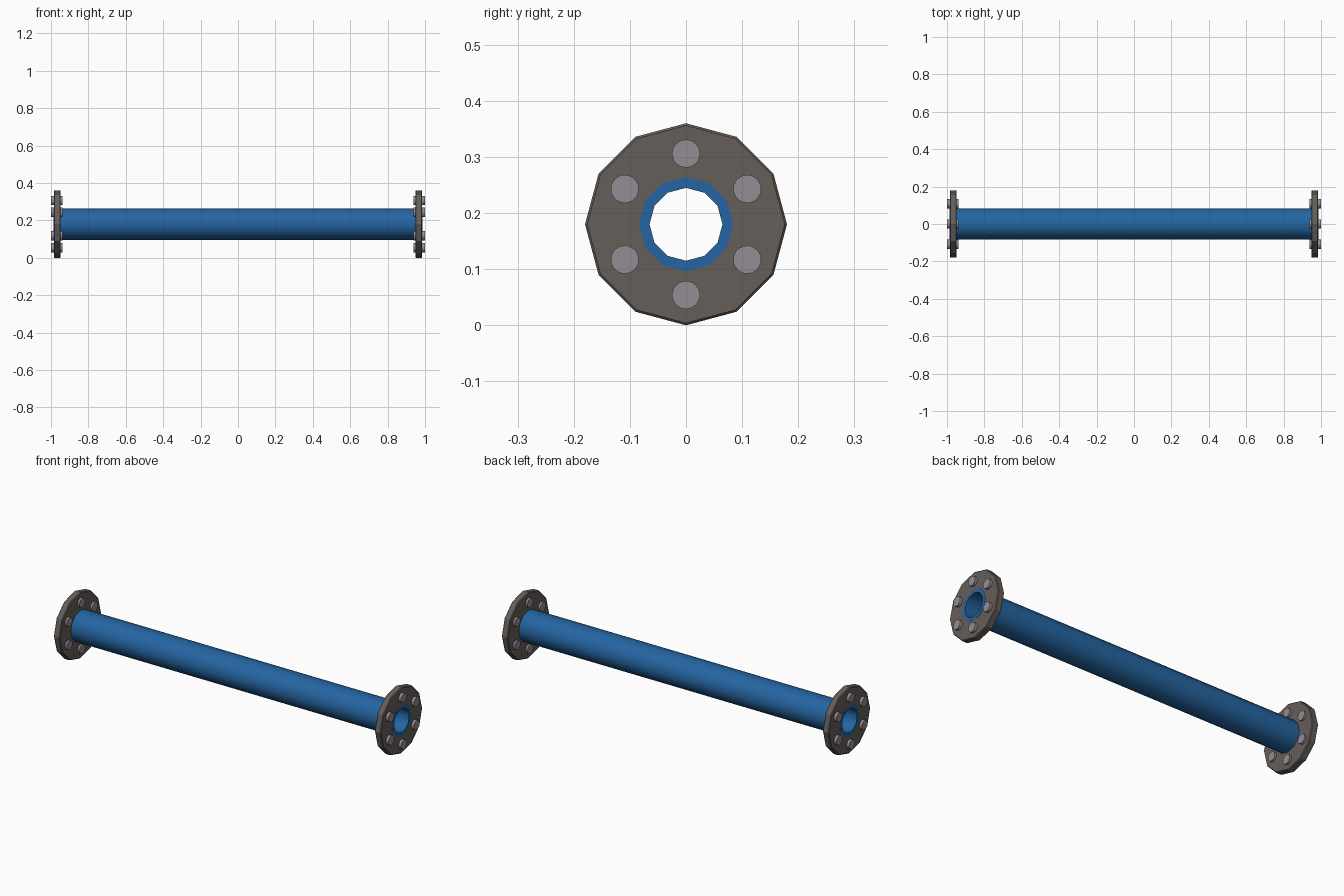
import bpy, bmesh
from math import sin, cos, pi, radians

cube = bpy.data.objects.get("Cube")
if cube:
    bpy.data.objects.remove(cube, do_unlink=True)

AXIS_Z = 0.18


def material(name, rgb):
    m = bpy.data.materials.new(name)
    m.use_nodes = True
    colour = (*rgb, 1)
    m.diffuse_color = colour
    m.node_tree.nodes["Principled BSDF"].inputs["Base Color"].default_value = colour
    return m


def lathe(name, profile, sides, mat, centre=(0, 0), closed=True, smooth=30):
    """Revolve (x, radius) points round the x direction; open profiles get end caps."""
    bm = bmesh.new()
    rings = []
    for x, r in profile:
        rings.append([bm.verts.new((x, centre[0] + r * sin(2 * pi * i / sides),
                                    AXIS_Z + centre[1] + r * cos(2 * pi * i / sides)))
                      for i in range(sides)])
    pairs = list(zip(rings, rings[1:]))
    if closed:
        pairs.append((rings[-1], rings[0]))
    else:
        bm.faces.new(rings[0])
        bm.faces.new(rings[-1])
    for a, b in pairs:
        for i in range(sides):
            j = (i + 1) % sides
            bm.faces.new((a[i], a[j], b[j], b[i]))
    bmesh.ops.recalc_face_normals(bm, faces=bm.faces)
    mesh = bpy.data.meshes.new(name)
    bm.to_mesh(mesh)
    bm.free()
    mesh.materials.append(mat)
    ob = bpy.data.objects.new(name, mesh)
    bpy.context.collection.objects.link(ob)
    if smooth:
        bpy.ops.object.select_all(action="DESELECT")
        ob.select_set(True)
        bpy.context.view_layer.objects.active = ob
        bpy.ops.object.shade_smooth_by_angle(angle=radians(smooth))
    return ob


blue = material("blue paint", (0.018, 0.13, 0.36))
iron = material("dark iron", (0.13, 0.113, 0.1))
steel = material("bolt steel", (0.30, 0.265, 0.30))

# Hollow pipe
lathe("pipe", [(-0.986, 0.065), (-0.986, 0.084), (0.986, 0.084), (0.986, 0.065)],
      12, blue, smooth=40)

# Flange and bolt circle at each end
for side, s in (("left", 1), ("right", -1)):
    lathe(side + "_flange",
          [(s * x, r) for x, r in ((0.948, 0.08), (0.948, 0.176), (0.952, 0.18),
                                   (0.981, 0.18), (0.985, 0.176), (0.985, 0.08))],
          12, iron, smooth=0)
    for k in range(6):
        a = k * pi / 3
        lathe(f"{side}_bolt_{k + 1}",
              [(s * 0.937, 0.025), (s * 1.0, 0.025)],
              24, steel, centre=(0.126 * sin(a), 0.126 * cos(a)), closed=False)
